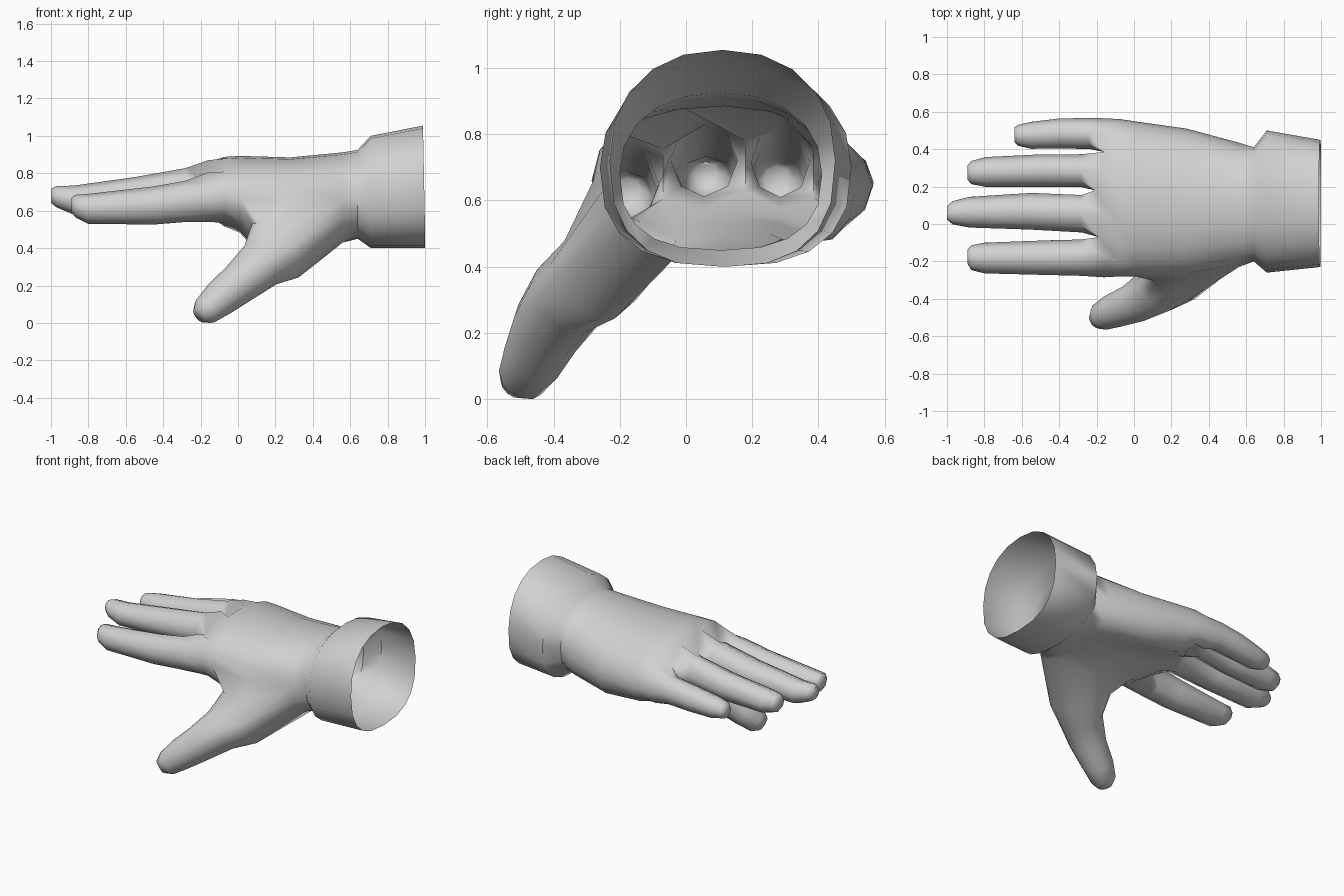
import bpy, bmesh
from math import sin, cos, pi, copysign
from mathutils import Vector

cube = bpy.data.objects.get("Cube")
if cube:
    bpy.data.objects.remove(cube, do_unlink=True)

grey = bpy.data.materials.new("light_grey")
grey.use_nodes = True
colour = (0.64, 0.64, 0.64, 1)
grey.diffuse_color = colour
grey.node_tree.nodes["Principled BSDF"].inputs["Base Color"].default_value = colour

SIDES = 20
bm = bmesh.new()


def power(value, exponent):
    return copysign(abs(value) ** exponent, value)


def section(x, y_min, y_max, z_min, z_mid, z_max, arch, slope):
    """Rounded ring from the front edge over the top; arch hollows the palm,
    slope lowers the little-finger side."""
    ring = []
    for j in range(SIDES):
        a = pi - 2 * pi * j / SIDES
        up = sin(a) >= 0
        e = 0.9 if up or (slope and cos(a) > 0) else 0.78
        y = (y_min + y_max) / 2 + (y_max - y_min) / 2 * power(cos(a), e)
        z = z_mid + (z_max - z_mid if up else z_mid - z_min) * power(sin(a), e)
        z -= slope * max(0, y - 0.2)
        if not up:
            z += arch * max(0, 1 - ((y - 0.2) / 0.2) ** 2)
        ring.append(bm.verts.new((x, y, z)))
    return ring


def bridge(a, b, skip=()):
    n = len(a)
    for j in range(n):
        if j not in skip:
            k = (j + 1) % n
            bm.faces.new((a[j], a[k], b[k], b[j]))


# Cuff, wrist and palm sections, from the open end to just before the knuckles
sections = [section(*s) for s in (
    (1.00, -0.23, 0.45, 0.40, 0.72, 1.055, 0, 0),
    (0.71, -0.26, 0.50, 0.40, 0.70, 1.00, 0, 0),
    (0.64, -0.20, 0.41, 0.45, 0.68, 0.925, 0, 0),
    (0.56, -0.23, 0.435, 0.42, 0.66, 0.912, 0.03, 0.06),
    (0.28, -0.28, 0.51, 0.42, 0.66, 0.885, 0.08, 0.12),
    (0.01, -0.28, 0.548, 0.475, 0.67, 0.893, 0.07, 0.12),
    (-0.07, -0.28, 0.56, 0.51, 0.68, 0.888, 0.05, 0.12),
)]
for v in sections[0]:
    v.co.x -= 0.02 * max(0, v.co.z - 0.5)

# Leave an opening under the front of the palm for the thumb
THUMB_FACES = range(16, 20)
for i in range(len(sections) - 1):
    bridge(sections[i], sections[i + 1], THUMB_FACES if i in (3, 4) else ())

# Knuckles: webs between fingers (x, y, z) and crests (y, bottom, top)
webs = [(-0.16, -0.25, 0.66), (-0.19, -0.07, 0.68), (-0.21, 0.18, 0.705),
        (-0.16, 0.385, 0.685), (-0.15, 0.54, 0.645)]
crests = [(-0.17, 0.54, 0.805), (0.055, 0.575, 0.87),
          (0.285, 0.575, 0.86), (0.47, 0.54, 0.775)]
top, mid, low = [], [], []
for i, (x, y, z) in enumerate(webs):
    outer = {0: -0.035, 4: 0.025}.get(i, 0)
    h = 0.075
    top.append(bm.verts.new((x, y, z + h)))
    mid.append(bm.verts.new((x, y + outer, z)))
    low.append(bm.verts.new((x, y, z - h)))
    if i < 4:
        cy, z0, z1 = crests[i]
        top.append(bm.verts.new((-0.16, cy, z1)))
        low.append(bm.verts.new((-0.16, cy, z0)))
bridge(sections[-1], [mid[0]] + top + [mid[4]] + low[::-1])

# Fingers, index to little: rings of (x, y, z, half width, half height)
fingers = [
    [(-0.28, -0.18, 0.65, 0.097, 0.11), (-0.45, -0.18, 0.628, 0.093, 0.102),
     (-0.80, -0.182, 0.61, 0.082, 0.08), (-0.87, -0.18, 0.625, 0.066, 0.06),
     (-0.89, -0.175, 0.63, 0.038, 0.038)],
    [(-0.28, 0.055, 0.72, 0.10, 0.108), (-0.55, 0.068, 0.685, 0.098, 0.095),
     (-0.88, 0.063, 0.657, 0.082, 0.077), (-0.97, 0.06, 0.675, 0.062, 0.057),
     (-1.00, 0.06, 0.68, 0.036, 0.038)],
    [(-0.28, 0.285, 0.715, 0.088, 0.105), (-0.50, 0.285, 0.68, 0.087, 0.095),
     (-0.79, 0.278, 0.655, 0.08, 0.08), (-0.87, 0.275, 0.66, 0.062, 0.06),
     (-0.89, 0.275, 0.665, 0.038, 0.038)],
    [(-0.24, 0.484, 0.655, 0.083, 0.093), (-0.40, 0.484, 0.64, 0.08, 0.085),
     (-0.55, 0.474, 0.622, 0.072, 0.072), (-0.62, 0.474, 0.62, 0.056, 0.054),
     (-0.64, 0.478, 0.622, 0.038, 0.038)],
]
for k, rings in enumerate(fingers):
    i = 2 * k
    last = [mid[k]] + top[i:i + 3] + [mid[k + 1]] + low[i:i + 3][::-1]
    for x, y, z, ry, rz in rings:
        ring = [bm.verts.new((x, y - ry * cos(j * pi / 4), z + rz * sin(j * pi / 4)))
                for j in range(8)]
        bridge(last, ring)
        last = ring
    bm.faces.new(last)

# Thumb, grown from the edge of the palm opening
near, centre, far = sections[3:6]
under = [0, 19, 18, 17, 16]
loop = ([far[j] for j in under] + [centre[16]]
        + [near[j] for j in reversed(under)] + [centre[0]])
axis = Vector((-0.68, -0.47, -0.56)).normalized()
u = Vector((-1, 0, 0))
u = (u - axis * u.dot(axis)).normalized()
w = axis.cross(u)
if w.dot(loop[4].co - loop[0].co) < 0:
    w.negate()
last = loop
# Thumb rings: centre, half width across, half thickness, roundness exponent
for c, ru, rw, e in (((0.2, -0.26, 0.388), 0.185, 0.14, 0.65),
                     ((0.12, -0.355, 0.31), 0.132, 0.125, 0.9),
                     ((0.01, -0.42, 0.215), 0.112, 0.112, 1),
                     ((-0.10, -0.462, 0.128), 0.097, 0.097, 1),
                     ((-0.175, -0.497, 0.063), 0.077, 0.077, 1),
                     ((-0.207, -0.52, 0.04), 0.045, 0.045, 1)):
    ring = []
    for j in range(12):
        a = 2 * pi * (j - 2) / 12
        ring.append(bm.verts.new(
            Vector(c) + ru * u * power(cos(a), e) + rw * w * power(sin(a), e)))
    bridge(last, ring)
    last = ring
bm.faces.new(last)

bmesh.ops.recalc_face_normals(bm, faces=bm.faces[:])
mesh = bpy.data.meshes.new("glove")
bm.to_mesh(mesh)
bm.free()
mesh.materials.append(grey)
glove = bpy.data.objects.new("glove", mesh)
bpy.context.collection.objects.link(glove)

bpy.ops.object.select_all(action="DESELECT")
glove.select_set(True)
bpy.context.view_layer.objects.active = glove
bpy.ops.object.shade_smooth_by_angle(angle=pi / 3)
